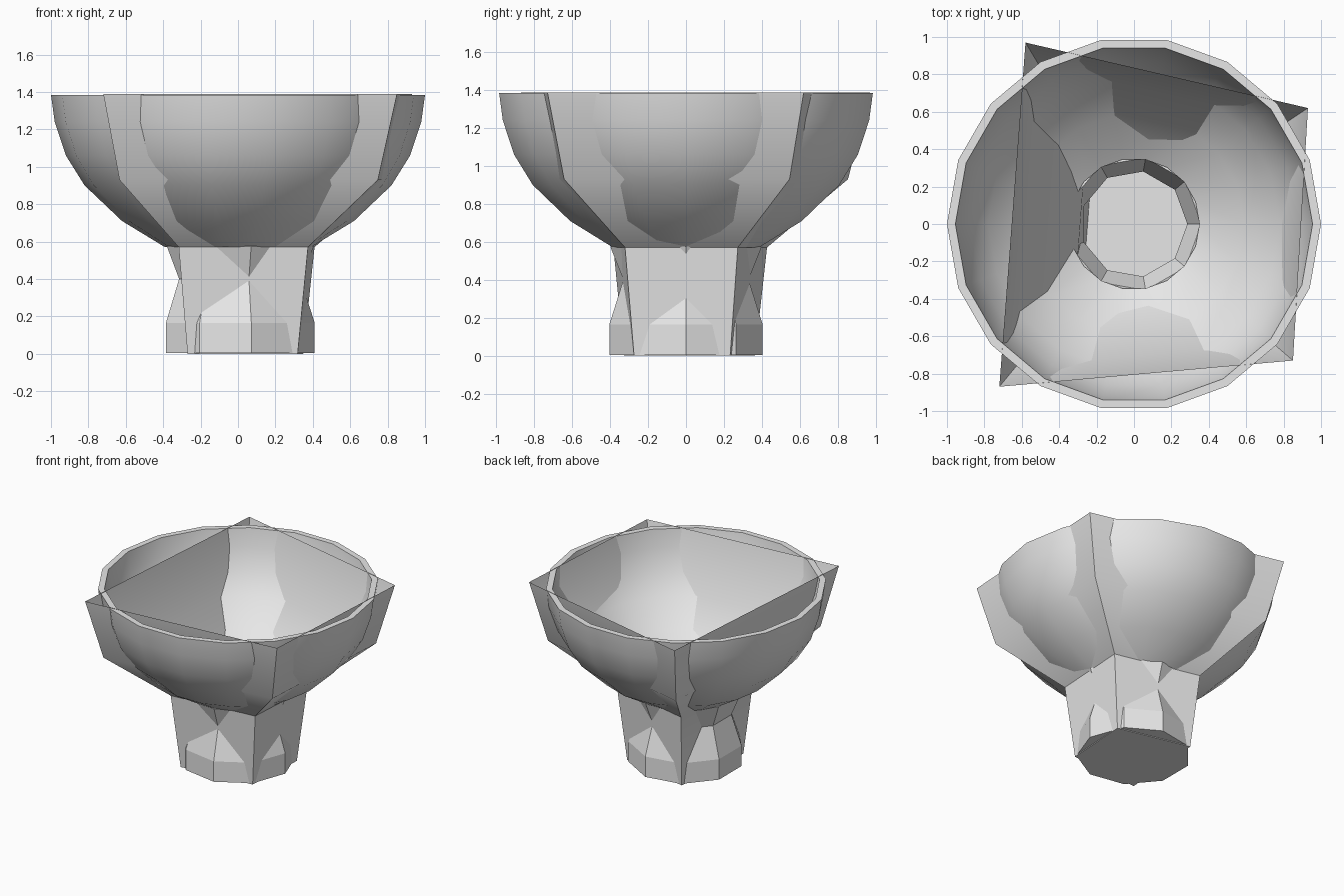
import bpy
import bmesh
from math import cos, sin, tau, radians

cube = bpy.data.objects.get("Cube")
if cube:
    bpy.data.objects.remove(cube, do_unlink=True)

grey = bpy.data.materials.new("plain grey")
grey.use_nodes = True
grey.diffuse_color = (0.8, 0.8, 0.8, 1)
grey.node_tree.nodes["Principled BSDF"].inputs["Base Color"].default_value = (0.8, 0.8, 0.8, 1)


def loft(name, rings, closed=False, cap_start=False, cap_end=False, smooth=True):
    """Skin a list of equal-length point rings, optionally looping or capping the ends."""
    bm = bmesh.new()
    loops = [[bm.verts.new(p) for p in ring] for ring in rings]
    count = len(loops[0])
    pairs = list(zip(loops, loops[1:]))
    if closed:
        pairs.append((loops[-1], loops[0]))
    for low, high in pairs:
        for i in range(count):
            j = (i + 1) % count
            bm.faces.new((low[i], low[j], high[j], high[i]))
    if cap_start:
        bm.faces.new(loops[0][::-1])
    if cap_end:
        bm.faces.new(loops[-1])
    mesh = bpy.data.meshes.new(name)
    bm.to_mesh(mesh)
    bm.free()
    mesh.materials.append(grey)
    obj = bpy.data.objects.new(name, mesh)
    bpy.context.collection.objects.link(obj)
    if smooth:
        bpy.ops.object.select_all(action="DESELECT")
        obj.select_set(True)
        bpy.context.view_layer.objects.active = obj
        bpy.ops.object.shade_smooth_by_angle(angle=radians(35))
    return obj


def polygon(sides, radius, z):
    return [(radius * cos(tau * i / sides), radius * sin(tau * i / sides), z)
            for i in range(sides)]


# Round bowl: outer wall up, over the rim, inner wall down
outer = [(0.39, 0.57), (0.62, 0.71), (0.82, 0.90), (0.92, 1.06), (0.98, 1.24), (1.0, 1.385)]
inner = [(0.955, 1.385), (0.935, 1.25), (0.875, 1.08), (0.78, 0.935), (0.59, 0.755), (0.35, 0.6)]
loft("round_bowl", [polygon(18, r, z) for r, z in outer + inner], closed=True)

# Hollow nine-sided stem with a pinched neck and a flat floor
stem = [(0.41, 0.005), (0.41, 0.165), (0.335, 0.4), (0.405, 0.575),
        (0.36, 0.585), (0.285, 0.41), (0.355, 0.17), (0.355, 0.04)]
loft("stem", [polygon(9, r, z) for r, z in stem], cap_start=True, cap_end=True, smooth=False)

# Thin skewed four-sided cup passing through the bowl and stem
corners = [(0.93, 0.62), (-0.58, 0.97), (-0.72, -0.87), (0.85, -0.73)]
levels = [(0.375, 0.0), (0.44, 0.57), (0.88, 0.93), (1.0, 1.388)]
loft("square_cup", [[(x * s, y * s, z) for x, y in corners] for s, z in levels], cap_start=True)
